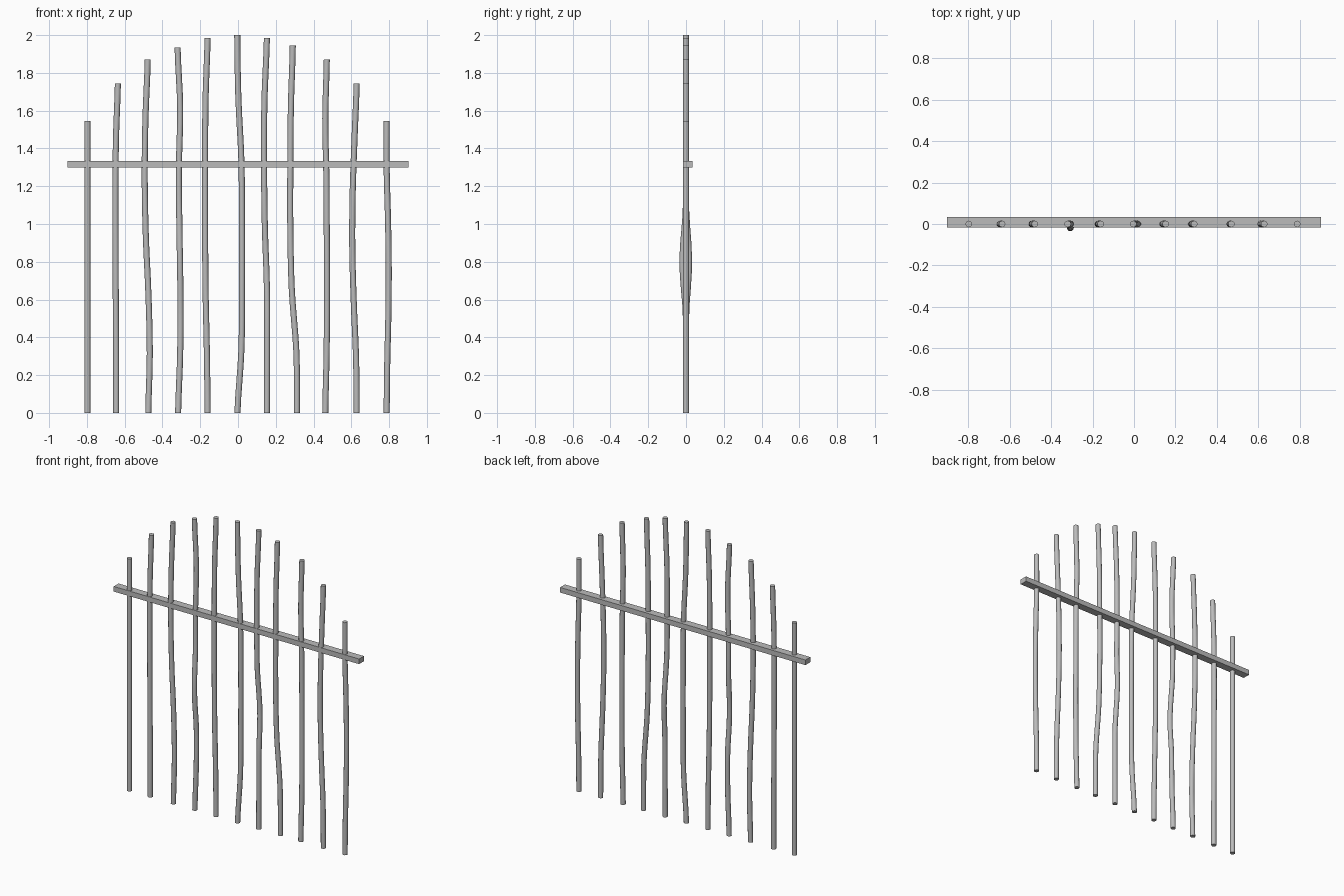
import bpy, bmesh, math

if "Cube" in bpy.data.objects:
    bpy.data.objects.remove(bpy.data.objects["Cube"], do_unlink=True)

RADIUS = 0.016
SIDES = 12
SAMPLES = 24

# One grey metal for everything
metal = bpy.data.materials.new("grey metal")
metal.use_nodes = True
grey = (0.5, 0.5, 0.5, 1)
metal.diffuse_color = grey
metal.node_tree.nodes["Principled BSDF"].inputs["Base Color"].default_value = grey


def add_object(name, bm):
    bmesh.ops.recalc_face_normals(bm, faces=bm.faces)
    mesh = bpy.data.meshes.new(name)
    bm.to_mesh(mesh)
    bm.free()
    mesh.materials.append(metal)
    obj = bpy.data.objects.new(name, mesh)
    bpy.context.collection.objects.link(obj)
    return obj


def smooth_value(knots, t):
    """Catmull-Rom value through evenly spaced knots, t from zero to one."""
    last = len(knots) - 1
    i = min(int(t * last), last - 1)
    u = t * last - i
    a, b, c, d = (knots[min(max(k, 0), last)] for k in range(i - 1, i + 3))
    return b + u * ((c - a) + u * ((2*a - 5*b + 4*c - d) + u * (3*(b - c) + d - a))) / 2


def bent_bar(name, x, top, drift, bulge):
    """Round upright whose centre drifts sideways (thousandths) and bulges in depth."""
    bm = bmesh.new()
    rings = []
    for s in range(SAMPLES + 1):
        t = s / SAMPLES
        z = top * t
        cx = x + smooth_value(drift, t) / 1000
        near = max(0, 1 - abs(z - 0.8) / 0.32)
        cy = bulge * math.sin(near * math.pi / 2) ** 2
        rings.append([bm.verts.new((cx + RADIUS * math.cos(a), cy + RADIUS * math.sin(a), z))
                      for a in (math.tau * k / SIDES for k in range(SIDES))])
    for low, high in zip(rings, rings[1:]):
        for k in range(SIDES):
            n = (k + 1) % SIDES
            bm.faces.new((low[k], low[n], high[n], high[k]))
    bm.faces.new(rings[0])
    bm.faces.new(rings[-1])
    obj = add_object(name, bm)
    bpy.ops.object.select_all(action='DESELECT')
    obj.select_set(True)
    bpy.context.view_layer.objects.active = obj
    bpy.ops.object.shade_smooth_by_angle(angle=math.radians(40))


# Uprights from right to left: base x, height, sideways drift, depth bulge
bars = [
    (-0.797, 1.545, (0, 0), 0),
    (-0.645, 1.745, (0, 0, -2, -3, -4, -1, 9), 0),
    (-0.48, 1.87, (5, 13, 6, -8, -14, -10, 2), 0),
    (-0.31, 1.935, (-7, 4, 5, 0, -3, 4, -10), -0.019),
    (-0.17, 1.985, (9, 5, -2, -4, -4, -2, 9), 0),
    (0.01, 2, (-13, 8, 11, 11, 8, -8, -14), 0),
    (0.145, 1.985, (8, 9, 8, -3, -7, -5, 8), 0.016),
    (0.29, 1.945, (22, 19, -5, -13, -13, -10, 0), 0),
    (0.465, 1.87, (-3, 4, 6, 5, 3, -3, 5), 0),
    (0.62, 1.745, (8, 5, -7, -15, -13, -3, 8), 0),
    (0.79, 1.545, (-3, 0, 6, 8, 4, -3, -3), 0),
]
for number, bar in enumerate(bars, 1):
    bent_bar(f"upright_bar_{number}", *bar)

# Flat crossbar threaded by the uprights
bm = bmesh.new()
bmesh.ops.create_cube(bm, size=1)
bmesh.ops.scale(bm, verts=bm.verts, vec=(1.804, 0.051, 0.034))
bmesh.ops.translate(bm, verts=bm.verts, vec=(0, 0.0085, 1.317))
add_object("crossbar", bm)
